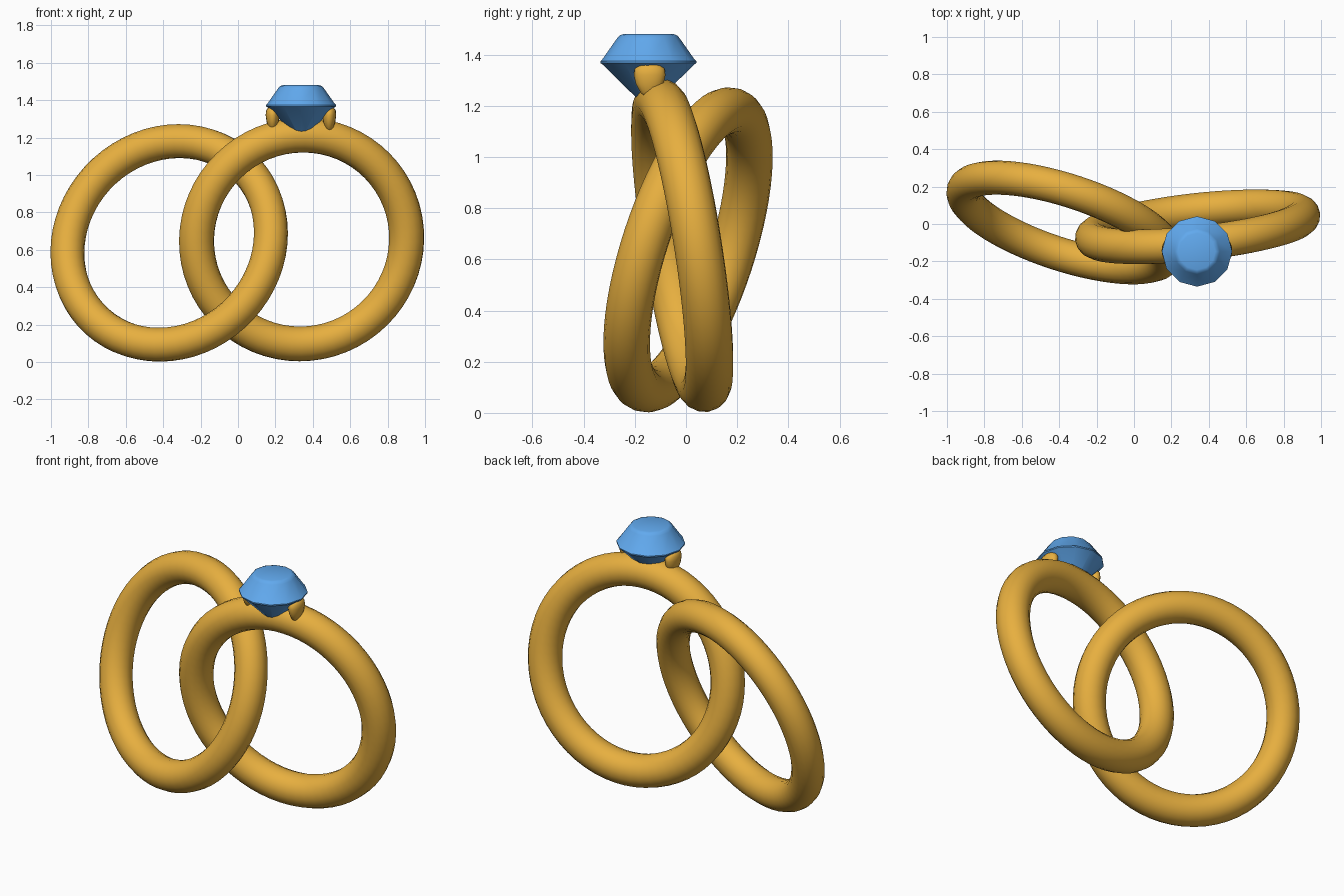
import bpy, bmesh
from math import cos, sin, tau, radians
from mathutils import Vector

if "Cube" in bpy.data.objects:
    bpy.data.objects.remove(bpy.data.objects["Cube"])


def material(name, color):
    m = bpy.data.materials.new(name)
    m.diffuse_color = color
    m.use_nodes = True
    m.node_tree.nodes["Principled BSDF"].inputs["Base Color"].default_value = m.diffuse_color
    return m


gold = material("gold", (0.80, 0.43, 0.05, 1))
blue = material("blue_stone", (0.12, 0.40, 0.86, 1))


def finish(ob, name, mat, angle):
    ob.name = name
    ob.data.materials.append(mat)
    bpy.ops.object.select_all(action='DESELECT')
    ob.select_set(True)
    bpy.context.view_layer.objects.active = ob
    bpy.ops.object.shade_smooth_by_angle(angle=radians(angle))


def band(name, center, normal, major, minor):
    rot = Vector(normal).to_track_quat('Z', 'Y').to_euler()
    bpy.ops.mesh.primitive_torus_add(location=center, rotation=rot, major_radius=major,
                                     minor_radius=minor, major_segments=64, minor_segments=16)
    finish(bpy.context.object, name, gold, 60)


def lathe(name, profile, sides, center, mat, angle, scale=(1, 1, 1)):
    # profile of (radius, height) from bottom to top, closed with caps
    bm = bmesh.new()
    rings = [[bm.verts.new((r * cos(tau * i / sides), r * sin(tau * i / sides), z))
              for i in range(sides)] for r, z in profile]
    for lo, hi in zip(rings, rings[1:]):
        for i in range(sides):
            j = (i + 1) % sides
            bm.faces.new((lo[i], lo[j], hi[j], hi[i]))
    bm.faces.new(rings[0][::-1])
    bm.faces.new(rings[-1])
    me = bpy.data.meshes.new(name)
    bm.to_mesh(me)
    bm.free()
    ob = bpy.data.objects.new(name, me)
    ob.location, ob.scale = center, scale
    bpy.context.collection.objects.link(ob)
    finish(ob, name, mat, angle)


# Interlocked bands
band("plain_band", (-0.368, 0.008, 0.637), (0.328, 1, -0.328), 0.57, 0.091)
band("gem_band", (0.34, -0.015, 0.655), (-0.11, 1, 0.158), 0.565, 0.094)

# Cut stone: pointed pavilion, thin girdle, crown and table
lathe("gemstone", [(0.005, 1.19), (0.18, 1.362), (0.188, 1.367), (0.188, 1.374), (0.181, 1.38),
                   (0.122, 1.464), (0.112, 1.475), (0.098, 1.48)],
      12, (0.337, -0.147, 0), blue, 40)

# Teardrop claws either side of the stone
for side, x in (("left", 0.185), ("right", 0.488)):
    lathe(side + "_claw", [(0.008, 1.228), (0.035, 1.25), (0.054, 1.285), (0.062, 1.32),
                           (0.058, 1.345), (0.042, 1.358), (0.015, 1.364)],
          16, (x, -0.142, 0), gold, 60, (0.6, 1, 1))
